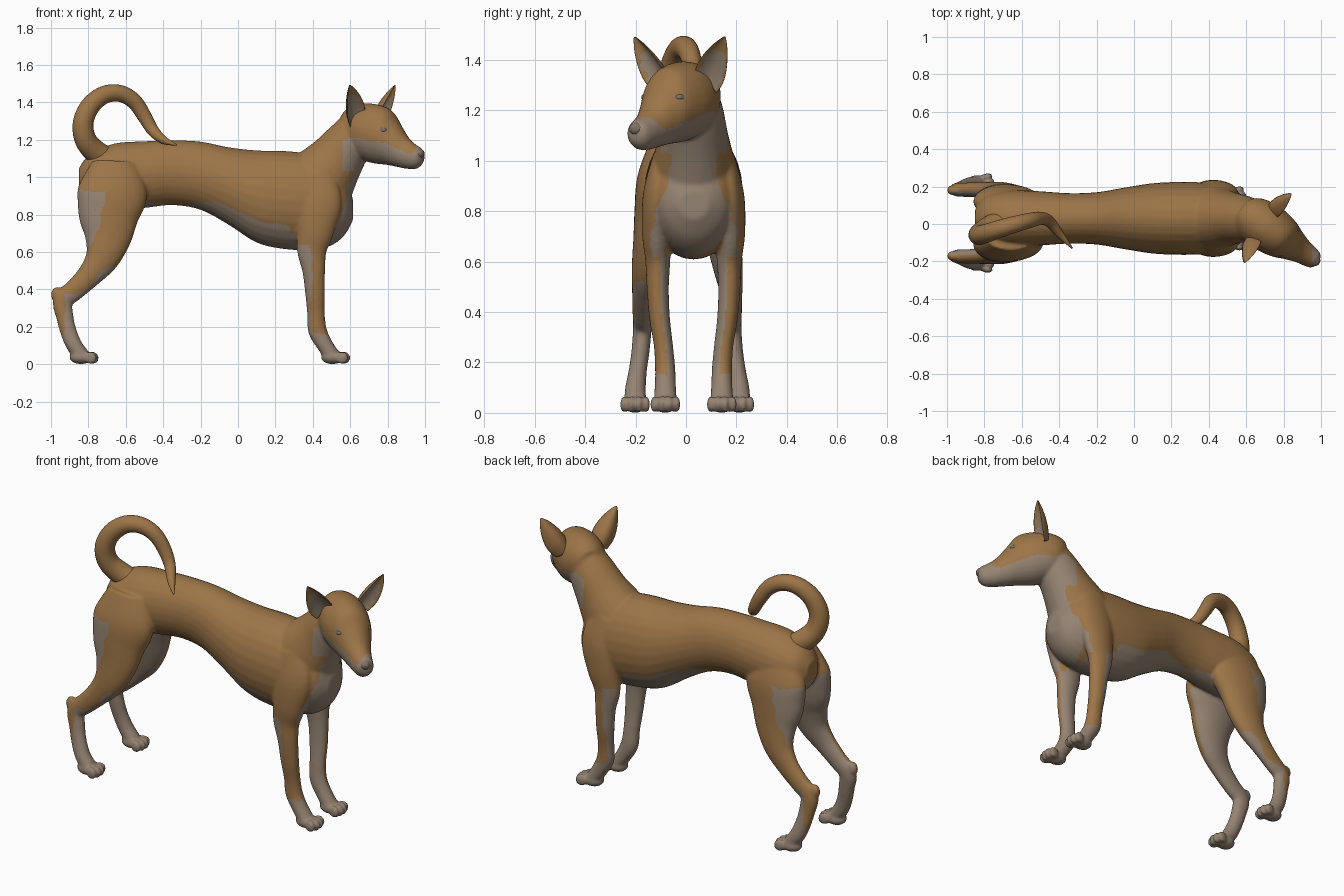
import bpy, bmesh, math
from mathutils import Vector, Matrix

if "Cube" in bpy.data.objects:
    bpy.data.objects.remove(bpy.data.objects["Cube"])


def material(name, rgb):
    m = bpy.data.materials.new(name)
    m.diffuse_color = (*rgb, 1)
    m.use_nodes = True
    m.node_tree.nodes["Principled BSDF"].inputs["Base Color"].default_value = m.diffuse_color
    return m


TAN = material("tan_fur", (0.335, 0.178, 0.064))
PALE = material("pale_fur", (0.30, 0.228, 0.168))
NOSE = material("nose_skin", (0.22, 0.17, 0.135))
EYE = material("eye_grey", (0.19, 0.18, 0.15))

Y = Vector((0, 1, 0))
# Head frame: the head is turned towards its right
HD = Vector((0.827, -0.562, 0))
HN = Vector((0.562, 0.827, 0))


def head_point(s, l, z):
    return Vector((0.69, -0.005, z)) + HD * s + HN * l


def catmull(rows, steps=5):
    """Smoothly resample a list of equal-length tuples."""
    out = []
    for i in range(len(rows) - 1):
        a, b, c, d = (rows[max(0, min(len(rows) - 1, i + k))] for k in (-1, 0, 1, 2))
        for j in range(steps):
            t = j / steps
            out.append([0.5 * (2 * q + (r - p) * t + (2 * p - 5 * q + 4 * r - s) * t * t
                               + (3 * q - p - 3 * r + s) * t ** 3)
                        for p, q, r, s in zip(a, b, c, d)])
    return out + [list(rows[-1])]


def skin(bm, loops):
    """Bridge rings of points into a closed tube."""
    rings = [[bm.verts.new(p) for p in loop] for loop in loops]
    n = len(rings[0])
    faces = [bm.faces.new((a[k], a[(k + 1) % n], b[(k + 1) % n], b[k]))
             for a, b in zip(rings, rings[1:]) for k in range(n)]
    faces += [bm.faces.new(rings[0]), bm.faces.new(rings[-1])]
    bmesh.ops.recalc_face_normals(bm, faces=faces)


def loft(bm, rows, lateral=Y, axis=None, n=28):
    """Rows are x, y, z, half width across, half width along the other normal."""
    rows = catmull(rows)
    pts = [Vector(r[:3]) for r in rows]
    loops = []
    for i, r in enumerate(rows):
        t = axis or (pts[min(i + 1, len(pts) - 1)] - pts[max(i - 1, 0)]).normalized()
        u = (lateral - t * lateral.dot(t)).normalized()
        v = t.cross(u)
        loops.append([pts[i] + u * max(r[3], .003) * math.cos(a) + v * max(r[4], .003) * math.sin(a)
                      for a in (2 * math.pi * k / n for k in range(n))])
    skin(bm, loops)


def ball(bm, loc, size, turn=0):
    m = Matrix.Translation(loc) @ Matrix.Rotation(turn, 4, 'Z') @ Matrix.Diagonal((*size, 1))
    bmesh.ops.create_uvsphere(bm, u_segments=20, v_segments=12, radius=1, matrix=m)


def add_object(name, mesh, mats):
    for m in mats:
        mesh.materials.append(m)
    mesh.polygons.foreach_set("use_smooth", [True] * len(mesh.polygons))
    ob = bpy.data.objects.new(name, mesh)
    bpy.context.collection.objects.link(ob)
    return ob


def finish(bm, name, *mats):
    me = bpy.data.meshes.new(name)
    bm.to_mesh(me)
    bm.free()
    return add_object(name, me, mats)


def lerp(table, x):
    if x <= table[0][0]:
        return table[0][1]
    for (a, p), (b, q) in zip(table, table[1:]):
        if x <= b:
            return p + (q - p) * (x - a) / (b - a)
    return table[-1][1]


bm = bmesh.new()
# Torso: x, top, bottom, half width
torso = [(-.85, 1.05, .93, .05), (-.79, 1.125, .86, .12), (-.66, 1.18, .82, .15),
         (-.5, 1.192, .835, .145), (-.35, 1.197, .85, .135), (-.2, 1.19, .825, .14),
         (-.05, 1.16, .745, .165), (.1, 1.143, .65, .188), (.25, 1.14, .615, .195),
         (.4, 1.12, .61, .19), (.5, 1.07, .635, .17), (.57, 1.0, .69, .13), (.615, .88, .77, .06)]
loft(bm, [(x, .03, (t + b) / 2, w, (t - b) / 2) for x, t, b, w in torso], axis=Vector((1, 0, 0)))
# Neck
loft(bm, [(.36, .03, .86, .17, .2), (.44, .03, .98, .165, .19), (.53, .03, 1.1, .137, .15),
          (.6, .025, 1.2, .122, .125), (.65, .02, 1.28, .1, .1)])
# Head: x, top, bottom, half width
head = [(.57, 1.34, 1.2, .06), (.6, 1.37, 1.14, .1), (.65, 1.39, 1.1, .124), (.72, 1.393, 1.075, .13),
        (.8, 1.365, 1.065, .113), (.85, 1.29, 1.055, .088), (.9, 1.215, 1.045, .067),
        (.945, 1.175, 1.043, .056), (.97, 1.16, 1.058, .046), (.983, 1.14, 1.08, .025)]
loft(bm, [(x, -.005 - .68 * (x - .69), (t + b) / 2, w, (t - b) / 2) for x, t, b, w in head], HN, HD)
# Legs: x, z, sideways offset, half depth, half width
front = [(.4, 1.02, .12, .1, .04), (.43, .87, .14, .125, .06), (.415, .72, .147, .1, .058),
         (.395, .61, .142, .08, .05), (.405, .5, .142, .061, .044), (.412, .38, .135, .053, .041),
         (.417, .27, .12, .047, .038), (.425, .18, .113, .05, .04), (.46, .11, .112, .044, .042),
         (.5, .05, .112, .042, .046)]
hind = [(-.66, 1.08, .085, .12, .06), (-.67, .93, .11, .185, .088), (-.69, .8, .125, .165, .085),
        (-.695, .68, .145, .128, .07), (-.725, .57, .163, .093, .058), (-.79, .48, .175, .068, .044),
        (-.87, .4, .178, .057, .039), (-.935, .34, .178, .054, .037), (-.925, .25, .185, .046, .036),
        (-.905, .17, .196, .044, .036), (-.875, .1, .205, .043, .041), (-.835, .05, .207, .04, .044)]
for rows, mid, foot, out in ((front, .03, .515, .112), (hind, .005, -.83, .207)):
    for side in (-1, 1):
        loft(bm, [(x, mid + side * y, z, w, d) for x, z, y, d, w in rows])
        fy = mid + side * out
        # Paw with four toes and a heel pad
        ball(bm, (foot - .01, fy, .037), (.062, .05, .037))
        for k in (-1.5, -.5, .5, 1.5):
            ball(bm, (foot + .058 - .011 * abs(k), fy + k * .028, .034), (.034, .0165, .034), k * .12)
# Hock points
for side in (-1, 1):
    ball(bm, (-.967, .005 + side * .176, .372), (.033, .027, .042))

# Fuse the volumes into one smooth body
raw = finish(bm, "body_volumes")
mod = raw.modifiers.new("fuse", 'REMESH')
mod.mode = 'VOXEL'
mod.voxel_size = .0088
mod = raw.modifiers.new("relax", 'SMOOTH')
mod.factor = .5
mod.iterations = 5
deps = bpy.context.evaluated_depsgraph_get()
body_mesh = bpy.data.meshes.new_from_object(raw.evaluated_get(deps))
body_mesh.name = "body"
bpy.data.objects.remove(raw)
body_mesh.materials.clear()
body = add_object("body", body_mesh, (TAN, PALE))

# Height of the pale edge along belly and head, and front edge of the throat patch
belly = [(-.5, .84), (-.35, .865), (-.2, .85), (-.12, .88), (0, .8), (.2, .76), (.3, .72)]
cheek = [(.57, 1.2), (.63, 1.215), (.75, 1.195), (.85, 1.15), (.92, 1.135), (.95, 1.15), (.965, 1.3)]
throat = [(.62, .46), (.7, .49), (.8, .535), (.9, .57), (1.0, .585), (1.2, .575)]
bib = [(.6, .17), (.78, .165), (.88, .1), (1.0, .09), (1.1, .14), (1.2, .2)]
thigh = [(.6, -.8), (.7, -.76), (.85, -.71), (.92, -.7)]


def is_pale(c, n):
    x, y, z = c
    wob = .008 * math.sin(31 * x + 17 * z) + .006 * math.sin(57 * z - 43 * y)
    side = 1 if y > .02 else -1
    inward = n.y * side < -.25
    if x > .56 and z > 1.03:                                  # head and upper throat
        return z < lerp(cheek, x) + wob
    if x > .44 and z > .62:                                   # chest bib
        return x > lerp(throat, z) + wob and abs(y - .03) < lerp(bib, z) + wob
    if x > .2 and z < .64:                                    # front legs
        return z < .16 + wob or inward or x < .393 + wob * .6 or n.z < -.75
    if x < -.45:                                              # hind legs
        if z < .37:
            return z < .1 or inward or x > -.928 + wob * .6
        if z < .52 and x - z > -1.215 + wob:
            return True
        if .6 < z < .93 + wob and x < lerp(thigh, z) + wob:
            return True
        return z < .87 and (inward or (z > .7 and n.z < -.6) or (z > .6 and abs(y - .01) < .07))
    if x > .28:                                               # between the elbows
        return z < .7 and (n.z < -.5 or inward)
    return z < lerp(belly, x) + wob


for p in body_mesh.polygons:
    p.material_index = int(is_pale(p.center, p.normal))

# Curled tail
bm = bmesh.new()
loft(bm, [(-.68, .02, 1.09, .06, .06), (-.76, -.01, 1.135, .06, .062), (-.815, -.045, 1.2, .056, .058),
          (-.828, -.06, 1.29, .053, .055), (-.79, -.05, 1.38, .05, .052), (-.715, -.025, 1.44, .047, .048),
          (-.63, 0, 1.447, .044, .045), (-.555, .02, 1.405, .04, .042), (-.5, .03, 1.325, .035, .038),
          (-.455, .015, 1.25, .03, .032), (-.4, -.05, 1.2, .022, .022), (-.33, -.13, 1.172, .004, .004)])
finish(bm, "tail", TAN)

# Cupped ears with a pale lining
profile = [(0, .05), (.25, .063), (.5, .057), (.75, .038), (.92, .017), (1, .004)]
for side, name in ((-1, "right_ear"), (1, "left_ear")):
    base, tip = head_point(-.01, side * .1, 1.295), head_point(.035, side * .217, 1.492)
    up = (tip - base).normalized()
    face = HD + HN * side * .35
    face = (face - up * face.dot(up)).normalized()
    across = up.cross(face)
    loops = []
    for t, w in catmull(profile, 4):
        loops.append([base.lerp(tip, t) + across * w * math.cos(a)
                      + face * w * (.16 * math.sin(a) + .75 * math.cos(a) ** 2 - .4)
                      for a in (2 * math.pi * k / 24 for k in range(24))])
    bm = bmesh.new()
    skin(bm, loops)
    ear = finish(bm, name, TAN, PALE)
    for p in ear.data.polygons:
        rel = p.center - base
        h = rel.dot(up) / (tip - base).length
        inner = p.normal.dot(face) > .3 and abs(rel.dot(across)) < .8 * lerp(profile, h)
        p.material_index = int(inner and h < .72)

# Eyes and nose
turn = math.atan2(HD.y, HD.x)
for side, name in ((-1, "right_eye"), (1, "left_eye")):
    bm = bmesh.new()
    ball(bm, head_point(.158, side * .084, 1.252), (.022, .014, .013), turn - side * .45)
    finish(bm, name, EYE)
bm = bmesh.new()
ball(bm, (.968, -.196, 1.127), (.028, .03, .027), turn)
finish(bm, "nose", NOSE)
